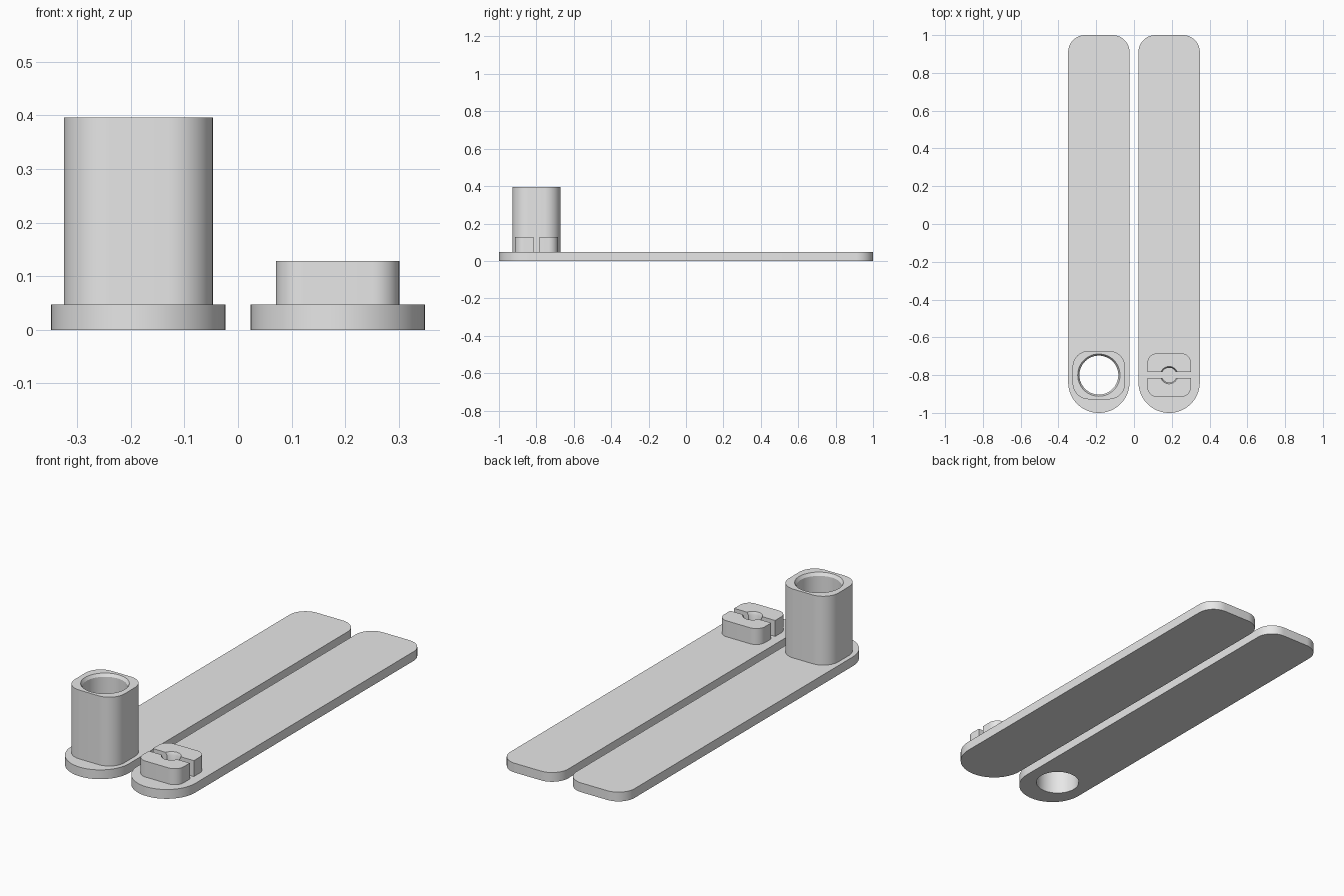
import bpy, bmesh, math

cube = bpy.data.objects.get("Cube")
if cube:
    bpy.data.objects.remove(cube, do_unlink=True)

grey = bpy.data.materials.new("light_grey")
grey.use_nodes = True
grey.diffuse_color = (0.8, 0.8, 0.8, 1)
grey.node_tree.nodes["Principled BSDF"].inputs["Base Color"].default_value = (0.8, 0.8, 0.8, 1)

PLATE_TOP = 0.047
AXIS_Y = -0.80
AXIS_X = 0.186
STEPS = 16


def outline(x0, x1, y0, y1, r_front, r_back):
    """Rounded rectangle, counter-clockwise, with separate front and back radii."""
    corners = [(x1 - r_back, y1 - r_back, r_back, 0), (x0 + r_back, y1 - r_back, r_back, 1),
               (x0 + r_front, y0 + r_front, r_front, 2), (x1 - r_front, y0 + r_front, r_front, 3)]
    pts = []
    for cx, cy, r, quarter in corners:
        for i in range(STEPS + 1):
            a = (quarter + i / STEPS) * math.pi / 2
            pts.append((cx + r * math.cos(a), cy + r * math.sin(a)))
    return pts


def loft(name, rings):
    """Closed solid through stacked rings, each a (points, height) pair."""
    bm = bmesh.new()
    loops = [[bm.verts.new((x, y, z)) for x, y in pts] for pts, z in rings]
    n = len(loops[0])
    for low, high in zip(loops, loops[1:]):
        for i in range(n):
            j = (i + 1) % n
            bm.faces.new((low[i], low[j], high[j], high[i]))
    bm.faces.new(loops[0][::-1])
    bm.faces.new(loops[-1])
    bmesh.ops.remove_doubles(bm, verts=bm.verts, dist=1e-5)
    bmesh.ops.recalc_face_normals(bm, faces=bm.faces)
    mesh = bpy.data.meshes.new(name)
    bm.to_mesh(mesh)
    bm.free()
    mesh.materials.append(grey)
    ob = bpy.data.objects.new(name, mesh)
    bpy.context.collection.objects.link(ob)
    return ob


def prism(name, pts, z0, z1):
    return loft(name, [(pts, z0), (pts, z1)])


def circle(cx, r):
    return [(cx + r * math.cos(i * math.tau / 64), AXIS_Y + r * math.sin(i * math.tau / 64))
            for i in range(64)]


def bore(cx, r, rim, z0, z1):
    """Cutter for a round hole with a chamfered mouth at z1."""
    return loft("bore_cutter", [(circle(cx, r), z0), (circle(cx, r), z1 - 0.015),
                                (circle(cx, rim), z1), (circle(cx, rim), z1 + 0.05)])


def cut(ob, cutter):
    mod = ob.modifiers.new("cut", "BOOLEAN")
    mod.operation = "DIFFERENCE"
    mod.solver = "EXACT"
    mod.object = cutter
    bpy.context.view_layer.update()
    mesh = bpy.data.meshes.new_from_object(ob.evaluated_get(bpy.context.evaluated_depsgraph_get()))
    ob.modifiers.clear()
    ob.data = mesh
    bpy.data.objects.remove(cutter, do_unlink=True)


# Two long arms, rounded at the front and softened at the back
half = 0.1625
arms = {}
for side, sign in (("right", -1), ("left", 1)):
    cx = sign * AXIS_X
    arms[side] = prism(side + "_arm", outline(cx - half, cx + half, -1, 1, half, 0.09), 0, PLATE_TOP)
cut(arms["right"], prism("hole_cutter", circle(-AXIS_X, 0.103), -0.05, 0.1))

# Tall socket post with a through bore
post = prism("socket_post", outline(-AXIS_X - 0.139, -AXIS_X + 0.139, AXIS_Y - 0.128, AXIS_Y + 0.128,
                                    0.085, 0.085), PLATE_TOP, 0.396)
cut(post, bore(-AXIS_X, 0.103, 0.112, 0, 0.396))

# Low split peg with a slot and a small blind bore
peg = prism("split_peg", outline(AXIS_X - 0.115, AXIS_X + 0.115, AXIS_Y - 0.115, AXIS_Y + 0.115,
                                 0.05, 0.05), PLATE_TOP, 0.128)
slot = [(AXIS_X + sx * 0.2, AXIS_Y + sy * 0.016) for sx, sy in ((-1, -1), (1, -1), (1, 1), (-1, 1))]
cut(peg, prism("slot_cutter", slot, 0, 0.2))
cut(peg, bore(AXIS_X, 0.039, 0.046, 0, 0.128))

# Smooth the rounded walls, keep the rims sharp
bpy.ops.object.select_all(action="DESELECT")
for ob in (arms["right"], arms["left"], post, peg):
    ob.select_set(True)
    bpy.context.view_layer.objects.active = ob
bpy.ops.object.shade_smooth_by_angle(angle=math.radians(30))
